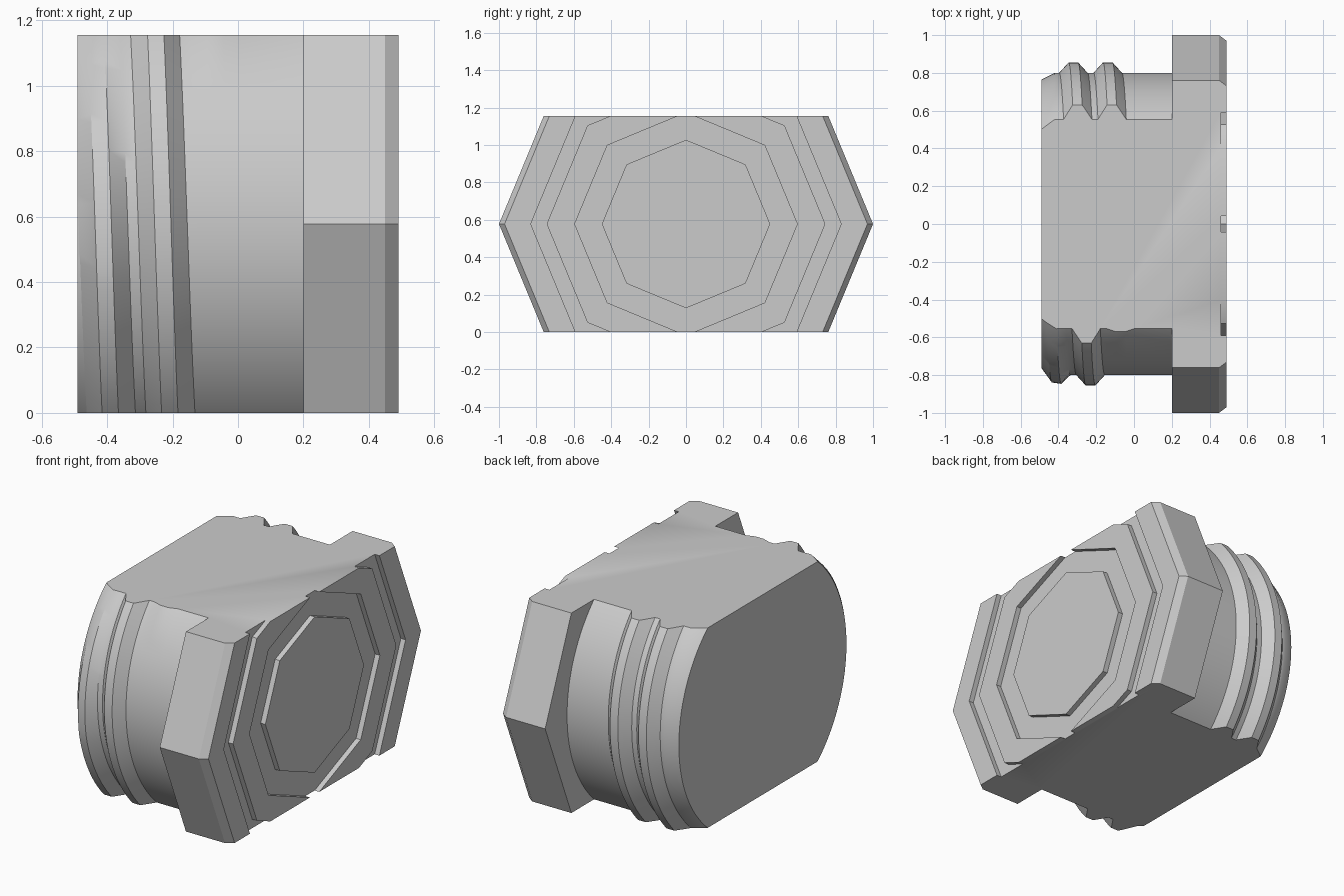
import bpy
import bmesh
from math import sin, cos, pi, radians

cube = bpy.data.objects.get("Cube")
if cube:
    bpy.data.objects.remove(cube, do_unlink=True)

HEIGHT = 1.155          # distance between the two flats
MID = HEIGHT / 2
COLUMNS = 160           # multiple of 8, so octagon corners fall on columns
END = -0.49
PITCH, START = 0.182, -0.4575
CREST, BASE, RISE = 0.025, 0.075, 0.055

# Octagonal head: (x, corner radius), with two grooves in its end face
HEAD = [(0.2, 1), (0.45, 1), (0.49, 0.97),
        (0.49, 0.83), (0.46, 0.83), (0.46, 0.745), (0.49, 0.745),
        (0.49, 0.595), (0.46, 0.595), (0.46, 0.45), (0.49, 0.45)]


def clamp(v, low=0.0, high=1.0):
    return max(low, min(high, v))


def shaft_radius(x):
    """Plain shaft, tapered at its free end."""
    return 0.8 - 0.035 * clamp((-0.42 - x) / 0.07)


def octagon_radius(corner, angle):
    return corner * cos(pi / 8) / cos(angle % (pi / 4) - pi / 8)


def column(u):
    """Lengthwise section (x, radius) at turn fraction u."""
    angle = 2 * pi * u
    first = clamp(START + PITCH * u - BASE, END, -0.42)
    rows = [(END, shaft_radius(END)), (first, shaft_radius(first))]
    for turn in range(3):
        t = turn + u
        fade = clamp((t - 0.12) / 0.16) * clamp((2.17 - t) / 0.22)
        for offset, lift in ((-BASE, 0), (-CREST, 1), (CREST, 1), (BASE, 0)):
            x = max(END, START + PITCH * t + offset)
            rows.append((x, shaft_radius(x) + RISE * fade * lift))
    rows.append((0.2, 0.8))
    rows += [(x, octagon_radius(r, angle)) for x, r in HEAD]
    return [(x, -r * sin(angle), MID + r * cos(angle)) for x, r in rows]


# Threaded shaft and head as one skin; its seam lies above the top flat
bm = bmesh.new()
grid = [[bm.verts.new(p) for p in column(i / COLUMNS)] for i in range(COLUMNS + 1)]
for a, b in zip(grid, grid[1:]):
    for j in range(len(a) - 1):
        bm.faces.new((a[j], a[j + 1], b[j + 1], b[j]))
bm.faces.new([c[0] for c in grid])
bm.faces.new([c[-1] for c in reversed(grid)])
bmesh.ops.remove_doubles(bm, verts=bm.verts[:], dist=1e-5)

# Cut the top and bottom flats and close them
for z, direction in ((HEIGHT, 1), (0, -1)):
    cut = bmesh.ops.bisect_plane(
        bm, geom=bm.verts[:] + bm.edges[:] + bm.faces[:], dist=1e-6,
        plane_co=(0, 0, z), plane_no=(0, 0, direction), clear_outer=True)
    rim = [e for e in cut["geom_cut"] if isinstance(e, bmesh.types.BMEdge)]
    bmesh.ops.edgenet_fill(bm, edges=[e for e in rim if e.is_boundary])

# Merge the flat facets of the head
head_edges = [e for e in bm.edges if all(v.co.x > 0.199 for v in e.verts)]
head_verts = list({v for e in head_edges for v in e.verts})
bmesh.ops.dissolve_limit(bm, angle_limit=0.01, verts=head_verts, edges=head_edges)
bmesh.ops.recalc_face_normals(bm, faces=bm.faces[:])

mesh = bpy.data.meshes.new("threaded_plug")
bm.to_mesh(mesh)
bm.free()
plug = bpy.data.objects.new("threaded_plug", mesh)
bpy.context.collection.objects.link(plug)

# Plain grey
grey = bpy.data.materials.new("plain_grey")
grey.use_nodes = True
color = (0.6, 0.6, 0.6, 1)
grey.diffuse_color = color
grey.node_tree.nodes["Principled BSDF"].inputs["Base Color"].default_value = color
mesh.materials.append(grey)

bpy.ops.object.select_all(action="DESELECT")
plug.select_set(True)
bpy.context.view_layer.objects.active = plug
bpy.ops.object.shade_smooth_by_angle(angle=radians(30))
